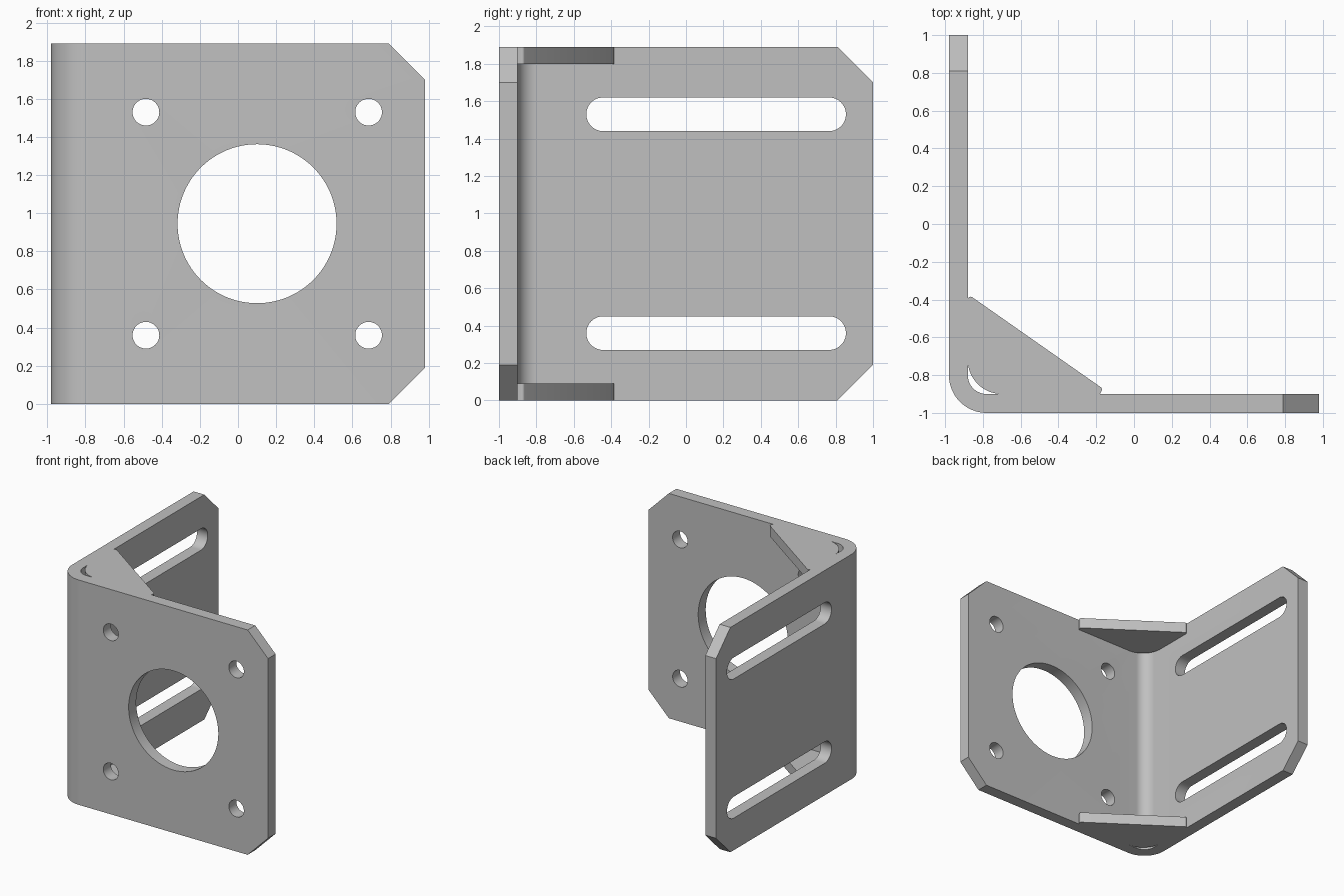
import bpy, bmesh
from math import sin, cos, pi, radians
from mathutils import Matrix, Vector

old = bpy.data.objects.get("Cube")
if old:
    bpy.data.objects.remove(old)

W, H, T = 0.98, 1.89, 0.1          # half width, height, sheet thickness
XI, YI = -W + T, -1 + T            # inner faces of the two plates
CHAMFER, GUSSET_T = 0.19, 0.09

steel = bpy.data.materials.new("grey steel")
steel.use_nodes = True
colour = (0.53, 0.53, 0.53, 1)
steel.diffuse_color = colour
steel.node_tree.nodes["Principled BSDF"].inputs["Base Color"].default_value = colour


def arc(cx, cy, r, start, end, n=16):
    angles = [radians(start + (end - start) * i / n) for i in range(n + 1)]
    return [(cx + r * cos(a), cy + r * sin(a)) for a in angles]


def prism(points, depth, matrix=Matrix()):
    """Extrude a flat outline along its local z, then place it."""
    bm = bmesh.new()
    face = bm.faces.new([bm.verts.new((x, y, 0)) for x, y in points])
    new = bmesh.ops.extrude_face_region(bm, geom=[face])["geom"]
    bmesh.ops.translate(bm, vec=(0, 0, depth),
                        verts=[v for v in new if isinstance(v, bmesh.types.BMVert)])
    bmesh.ops.transform(bm, matrix=matrix, verts=bm.verts)
    bmesh.ops.recalc_face_normals(bm, faces=bm.faces)
    return bm


def finish(bm, name):
    mesh = bpy.data.meshes.new(name)
    bm.to_mesh(mesh)
    bm.free()
    mesh.materials.append(steel)
    obj = bpy.data.objects.new(name, mesh)
    bpy.context.collection.objects.link(obj)
    return obj


def smooth(obj):
    bpy.ops.object.select_all(action='DESELECT')
    obj.select_set(True)
    bpy.context.view_layer.objects.active = obj
    bpy.ops.object.shade_smooth_by_angle(angle=radians(30))


# Bent sheet: L-shaped section with a rounded bend
section = ([(W, -1), (W, YI)] + arc(XI + T, YI + T, T, 270, 180)
           + [(XI, 1), (-W, 1)] + arc(-W + 2 * T, -1 + 2 * T, 2 * T, 180, 270))
bm = prism(section, H)

# Chamfered free corners
corners = []
for e in bm.edges:
    a, b = (v.co for v in e.verts)
    at_end = all(p.x > W - 0.001 for p in (a, b)) or all(p.y > 0.999 for p in (a, b))
    if at_end and abs(a.z - b.z) < 0.001:
        corners.append(e)
bmesh.ops.bevel(bm, geom=corners, offset=CHAMFER, segments=1, affect='EDGES')
bracket = finish(bm, "bent_bracket")

# Cutters: local (x, y) becomes (x, z) for the front and (y, z) for the side
through_front = Matrix.Translation((0, -0.7, 0)) @ Matrix.Rotation(pi / 2, 4, 'X')
through_side = Matrix(((0, 0, 1, -1.2), (1, 0, 0, 0), (0, 1, 0, 0), (0, 0, 0, 1)))
cutters = [prism(arc(0.1, H / 2, 0.417, 0, 360, 96)[:-1], 0.5, through_front)]
for z in (0.36, H - 0.36):
    for x in (-0.483, 0.685):
        cutters.append(prism(arc(x, z, 0.07, 0, 360, 48)[:-1], 0.5, through_front))
    slot = arc(-0.443, z, 0.09, 90, 270, 24) + arc(0.765, z, 0.09, -90, 90, 24)
    cutters.append(prism(slot, 0.5, through_side))

for cut in cutters:
    cutter = finish(cut, "hole_cutter")
    cutter.hide_render = True
    mod = bracket.modifiers.new("hole", 'BOOLEAN')
    mod.operation, mod.solver, mod.object = 'DIFFERENCE', 'EXACT', cutter
    bpy.context.view_layer.objects.active = bracket
    bpy.ops.object.modifier_apply(modifier=mod.name)
    bpy.data.objects.remove(cutter)
smooth(bracket)

# Corner gussets, relieved around the bend
relief = 0.18
outline = (arc(XI + relief, YI + relief, relief, 180, 270)
           + [(-0.18, YI), (-0.175, -0.89)] + arc(-0.185, -0.876, 0.015, -30, 55, 6)
           + arc(-0.865, -0.4, 0.015, 55, 150, 6) + [(XI, -0.4)])
for name, z in (("lower_gusset", 0), ("upper_gusset", H - GUSSET_T)):
    smooth(finish(prism(outline, GUSSET_T, Matrix.Translation((0, 0, z))), name))
